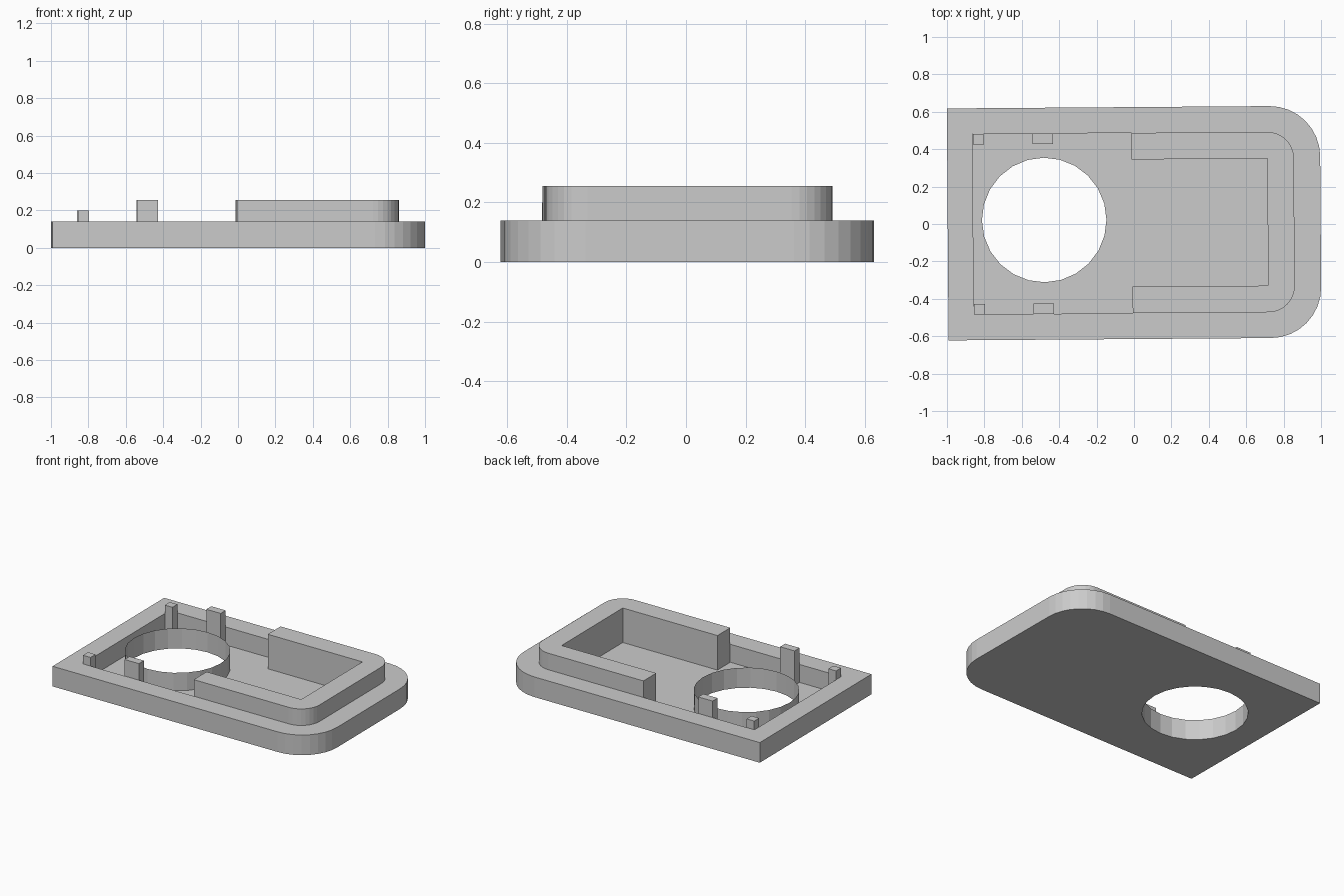
import bpy
from math import pi, cos, sin

if "Cube" in bpy.data.objects:
    bpy.data.objects.remove(bpy.data.objects["Cube"])

TILT = 0.0073      # the whole part sits very slightly turned
CY = 0.005         # centre line of the part
FLOOR, RIM, TOP = 0.015, 0.14, 0.255


def finish(obj):
    obj.location.y = CY
    obj.rotation_euler.z = TILT
    return obj


def plate(name, loops, z0, z1):
    """Extrude flat outlines; inner loops become holes."""
    cu = bpy.data.curves.new(name + "_profile", 'CURVE')
    cu.dimensions = '2D'
    cu.fill_mode = 'BOTH'
    cu.extrude = (z1 - z0) / 2
    for pts in loops:
        sp = cu.splines.new('POLY')
        sp.points.add(len(pts) - 1)
        for p, (x, y) in zip(sp.points, pts):
            p.co = (x, y, 0, 1)
        sp.use_cyclic_u = True
    tmp = bpy.data.objects.new(name + "_profile", cu)
    bpy.context.collection.objects.link(tmp)
    deps = bpy.context.evaluated_depsgraph_get()
    mesh = bpy.data.meshes.new_from_object(tmp.evaluated_get(deps))
    bpy.data.objects.remove(tmp)
    mesh.name = name
    for v in mesh.vertices:
        v.co.z += (z0 + z1) / 2
    for poly in mesh.polygons:
        poly.use_smooth = False
    obj = bpy.data.objects.new(name, mesh)
    bpy.context.collection.objects.link(obj)
    return finish(obj)


def rounded_end(x1, half, r, n=8):
    """Right-hand end with two rounded corners, bottom to top."""
    arc = lambda s, a: (x1 - r + r * cos(a), s * (half - r) + r * sin(a))
    return ([arc(-1, -pi / 2 + pi / 2 * i / n) for i in range(n + 1)]
            + [arc(1, pi / 2 * i / n) for i in range(n + 1)])


def box(name, x0, x1, y0, y1, z0, z1):
    return plate(name, [[(x0, y0), (x1, y0), (x1, y1), (x0, y1)]], z0, z1)


# Key outlines
outer = [(-0.996, 0.62), (-0.996, -0.62)] + rounded_end(0.998, 0.62, 0.27)
pocket = [(-0.86, 0.482), (-0.86, -0.482), (-0.01, -0.482), (-0.01, -0.34),
          (0.715, -0.34), (0.715, 0.34), (-0.01, 0.34), (-0.01, 0.482)]
HX, HY, HR, SIDES = -0.48, 0.02, 0.333, 24
hole = [(HX + HR * cos(2 * pi * i / SIDES), HY + HR * sin(2 * pi * i / SIDES))
        for i in range(SIDES)]

# Thick rim around the pocket, and the thin floor with its round opening
plate("base_rim", [outer, pocket], 0, RIM)
plate("pocket_floor", [pocket, hole], 0, FLOOR)

# Raised U-shaped wall at the rounded end
u_wall = ([(-0.01, -0.34), (-0.01, -0.482)] + rounded_end(0.857, 0.482, 0.14)
          + [(-0.01, 0.482), (-0.01, 0.34), (0.715, 0.34), (0.715, -0.34)])
plate("raised_wall", [u_wall], RIM, TOP)

# Thin collar around the opening
verts = [(x, y, z) for z in (FLOOR, RIM) for x, y in hole]
faces = [(i, (i + 1) % SIDES, SIDES + (i + 1) % SIDES, SIDES + i) for i in range(SIDES)]
mesh = bpy.data.meshes.new("opening_collar")
mesh.from_pydata(verts, [], faces)
collar = bpy.data.objects.new("opening_collar", mesh)
bpy.context.collection.objects.link(collar)
finish(collar)

# Corner pegs and taller posts, mirrored front to back
for side, s in (("front", -1), ("back", 1)):
    y0, y1 = sorted((s * 0.427, s * 0.482))
    box("corner_peg_" + side, -0.858, -0.80, y0, y1, FLOOR, 0.20)
    box("tall_post_" + side, -0.54, -0.43, y0, y1, FLOOR, TOP)
